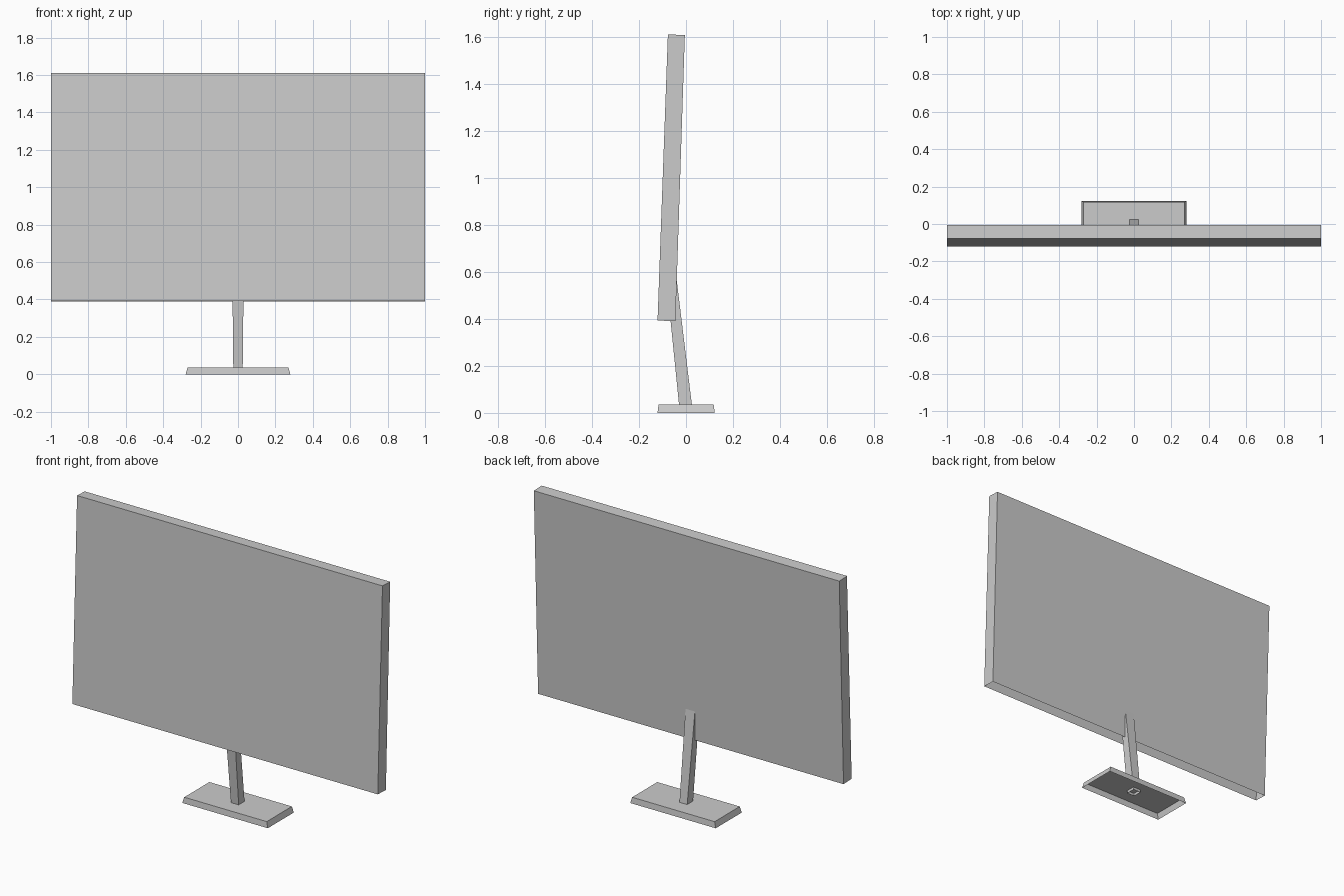
import bpy
import bmesh

cube = bpy.data.objects.get("Cube")
if cube:
    bpy.data.objects.remove(cube, do_unlink=True)

grey = bpy.data.materials.new("light_grey")
grey.use_nodes = True
colour = (0.6, 0.6, 0.6, 1)
grey.diffuse_color = colour
grey.node_tree.nodes["Principled BSDF"].inputs["Base Color"].default_value = colour


def ring(bm, half_width, front, back):
    """Rectangle of vertices; front and back are (y, z) points."""
    return [bm.verts.new((sx * half_width, y, z))
            for sx, (y, z) in ((-1, front), (1, front), (1, back), (-1, back))]


def open_shell(name, lower, upper):
    """Four walls and a lid between two rectangles, open underneath."""
    bm = bmesh.new()
    low, high = ring(bm, *lower), ring(bm, *upper)
    for i in range(4):
        j = (i + 1) % 4
        bm.faces.new((low[i], low[j], high[j], high[i]))
    bm.faces.new(high)
    mesh = bpy.data.meshes.new(name)
    bm.to_mesh(mesh)
    bm.free()
    mesh.materials.append(grey)
    obj = bpy.data.objects.new(name, mesh)
    bpy.context.collection.objects.link(obj)
    return obj


# Screen housing, leaning back slightly
open_shell("screen_panel",
           (1.0, (-0.121, 0.393), (-0.045, 0.390)),
           (1.0, (-0.077, 1.610), (-0.005, 1.607)))

# Neck, rising from just under the foot's top into the panel
open_shell("stand_neck",
           (0.025, (-0.028, 0.018), (0.027, 0.018)),
           (0.031, (-0.085, 0.585), (-0.042, 0.585)))

# Hollow foot with slightly tapered sides
open_shell("stand_foot",
           (0.28, (-0.121, 0.0), (0.122, 0.0)),
           (0.27, (-0.117, 0.035), (0.118, 0.035)))
